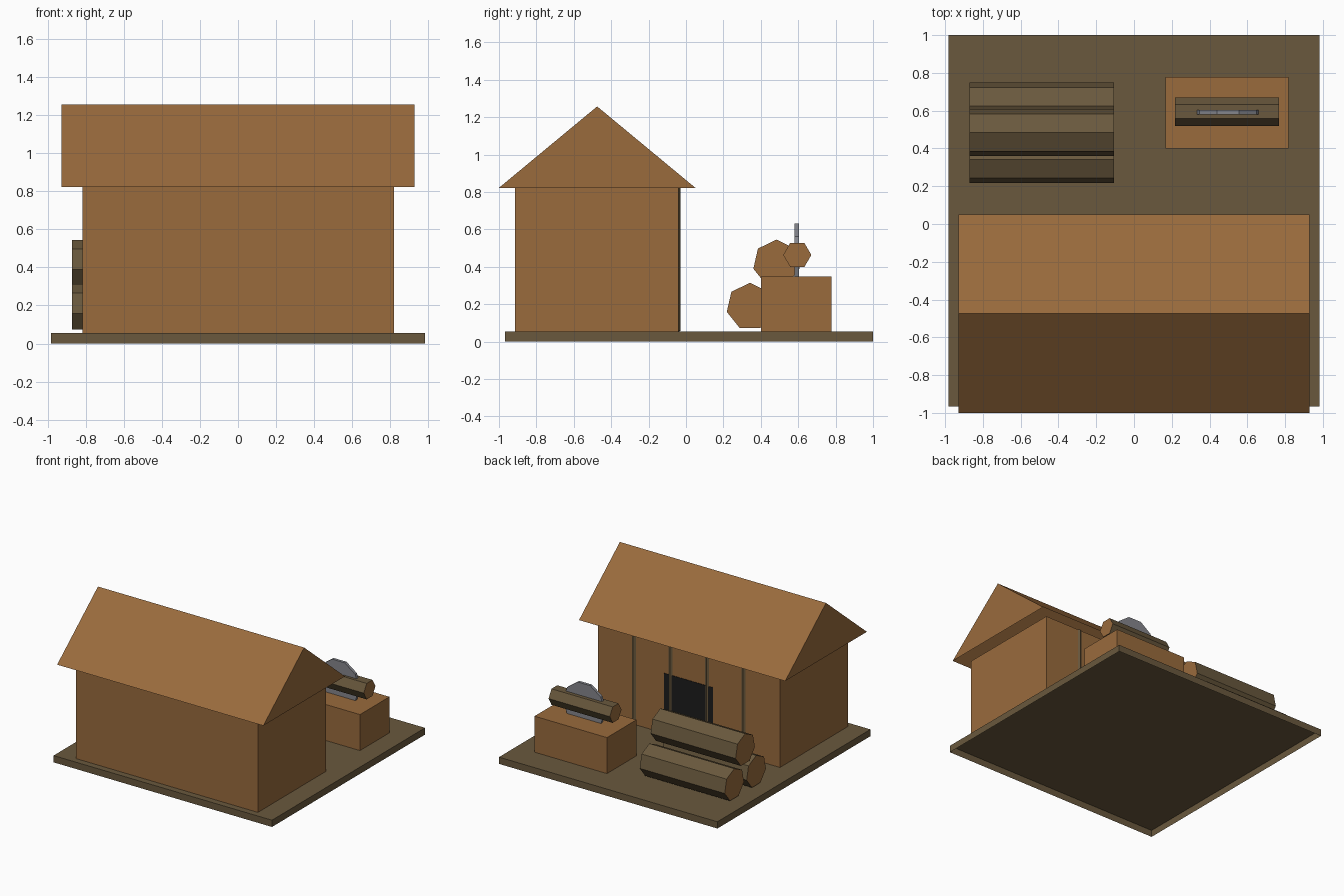
import bpy
import math

cube = bpy.data.objects.get("Cube")
if cube:
    bpy.data.objects.remove(cube, do_unlink=True)


def material(name, rgb):
    m = bpy.data.materials.new(name)
    m.use_nodes = True
    m.diffuse_color = (*rgb, 1)
    m.node_tree.nodes["Principled BSDF"].inputs["Base Color"].default_value = (*rgb, 1)
    return m


WOOD = material("warm wood", (0.32, 0.146, 0.046))
BARK = material("dark bark", (0.143, 0.099, 0.047))
STEEL = material("steel grey", (0.235, 0.24, 0.265))
BLACK = material("door black", (0.012, 0.012, 0.012))


def extrude(name, profile, axis, start, end, mats, open_base=False):
    """Prism from a 2D profile: (y, z) along x, (x, z) along y or (x, y) along z.
    open_base leaves out the side on the profile's first edge."""
    n = len(profile)

    def point(p, d):
        return {"x": (d, *p), "y": (p[0], d, p[1]), "z": (*p, d)}[axis]

    verts = [point(p, d) for d in (start, end) for p in profile]
    caps = [list(range(n))[::-1], list(range(n, 2 * n))]
    sides = [[i, (i + 1) % n, n + (i + 1) % n, n + i]
             for i in range(1 if open_base else 0, n)]
    faces = caps + sides
    if axis == "y":
        faces = [f[::-1] for f in faces]
    mesh = bpy.data.meshes.new(name)
    mesh.from_pydata(verts, [], faces)
    for m in mats:
        mesh.materials.append(m)
    # Cut ends take the last material
    for poly in mesh.polygons[:2]:
        poly.material_index = len(mats) - 1
    obj = bpy.data.objects.new(name, mesh)
    bpy.context.collection.objects.link(obj)


def box(name, x, y, z, mat):
    """Box with an open underside."""
    profile = [(y[0], z[0]), (y[1], z[0]), (y[1], z[1]), (y[0], z[1])]
    extrude(name, profile, "x", x[0], x[1], [mat], open_base=True)


def polygon(sides, radius, centre, first_angle):
    angles = [math.radians(first_angle) + math.tau * i / sides for i in range(sides)]
    return [(centre[0] + radius * math.cos(a), centre[1] + radius * math.sin(a))
            for a in angles]


# Ground slab, a shell open below
box("ground_slab", (-0.983, 0.983), (-0.967, 1.0), (0, 0.055), BARK)

# House body and hollow gabled roof
box("house_walls", (-0.818, 0.82), (-0.915, -0.04), (0.055, 0.822), WOOD)
extrude("roof", [(-1.0, 0.822), (0.05, 0.822), (-0.475, 1.257)],
        "x", -0.928, 0.928, [WOOD], open_base=True)

# Doorway with round posts half sunk in the back wall
box("doorway", (-0.216, 0.224), (-0.04, -0.036), (0.055, 0.545), BLACK)
for i in range(4):
    extrude(f"wall_post_{i + 1}", polygon(6, 0.02, (-0.491 + 0.329 * i, -0.05), 90),
            "z", 0.056, 0.822, [BARK])

# Stacked logs
for i, centre in enumerate(((0.342, 0.187), (0.624, 0.187), (0.484, 0.418))):
    extrude(f"stacked_log_{i + 1}", polygon(7, 0.127, centre, 90),
            "x", -0.872, -0.107, [BARK, WOOD])

# Saw table with blade and the log being cut
box("saw_table", (0.166, 0.818), (0.4, 0.779), (0.055, 0.348), WOOD)
extrude("table_log", polygon(6, 0.075, (0.595, 0.463), 0),
        "x", 0.217, 0.768, [BARK, WOOD])
extrude("saw_blade", polygon(10, 0.187, (0.497, 0.452), 0),
        "y", 0.58, 0.603, [STEEL])
